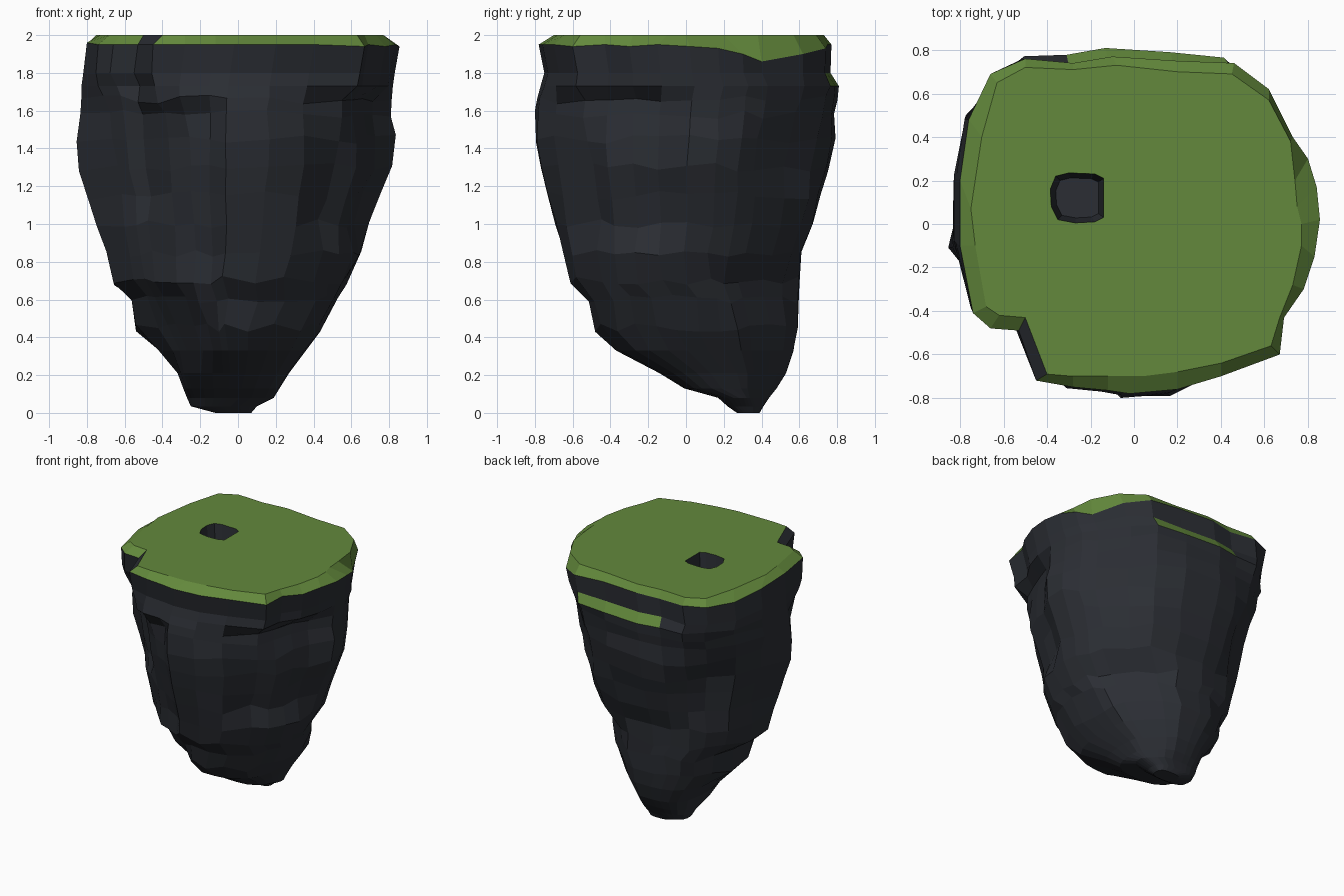
import bpy, bmesh, math, random
from mathutils import Vector

if "Cube" in bpy.data.objects:
    bpy.data.objects.remove(bpy.data.objects["Cube"])

random.seed(4)


def material(name, rgb):
    m = bpy.data.materials.new(name)
    m.diffuse_color = (*rgb, 1)
    m.use_nodes = True
    m.node_tree.nodes["Principled BSDF"].inputs["Base Color"].default_value = m.diffuse_color
    return m


ROCK = material("dark_rock", (0.024, 0.027, 0.034))
GRASS = material("grass", (0.125, 0.25, 0.045))


def finish(name, bm, mats):
    me = bpy.data.meshes.new(name)
    bm.to_mesh(me)
    bm.free()
    for m in mats:
        me.materials.append(m)
    ob = bpy.data.objects.new(name, me)
    bpy.context.collection.objects.link(ob)
    return ob


def ring(bm, pts):
    return [bm.verts.new(p) for p in pts]


def bridge(bm, lo, hi, skip=()):
    n = len(lo)
    return [bm.faces.new((lo[i], lo[(i + 1) % n], hi[(i + 1) % n], hi[i]))
            for i in range(n) if i not in skip]


# Rim of the rock (x, y, z), counter-clockwise, with the corner notch at the end
RIM = [(-.45, -.72, 1.95), (-.28, -.75, 1.95), (-.12, -.765, 1.95), (-.02, -.78, 1.95),
       (.2, -.76, 1.95), (.4, -.7, 1.95), (.67, -.6, 1.94), (.69, -.43, 1.95),
       (.78, -.3, 1.94), (.83, -.15, 1.95), (.855, .02, 1.94), (.84, .17, 1.93),
       (.8, .3, 1.9), (.73, .4, 1.86), (.62, .62, 1.9), (.46, .74, 1.93),
       (.2, .75, 1.95), (-.1, .77, 1.95), (-.28, .74, 1.94), (-.5, .76, 1.95),
       (-.66, .69, 1.95), (-.76, .48, 1.94), (-.8, .2, 1.95), (-.8, -.1, 1.96),
       (-.74, -.41, 1.95), (-.66, -.48, 1.95), (-.53, -.49, 1.95)]
# Edge of the flat lawn at z = 2, paired with RIM
LAWN = [(-.4, -.69), (-.28, -.7), (-.12, -.7), (.04, -.7), (.2, -.68), (.4, -.64),
        (.63, -.56), (.67, -.43), (.73, -.28), (.77, -.1), (.77, 0), (.75, .08),
        (.74, .2), (.72, .38), (.62, .57), (.45, .69), (.2, .7), (-.08, .73),
        (-.28, .71), (-.5, .72), (-.63, .65), (-.7, .4), (-.75, .07), (-.73, -.1),
        (-.68, -.38), (-.62, -.42), (-.5, -.43)]
HOLE = [(-.38, .08), (-.35, .02), (-.27, .005), (-.18, .01), (-.14, .03),
        (-.14, .21), (-.18, .23), (-.3, .235), (-.36, .22), (-.385, .16)]

# Rock silhouette per height: z, x min, x max, y min, y max
LEVELS = [(0, -.12, .07, .27, .39), (.035, -.25, .1, .22, .41),
          (.08, -.27, .19, .17, .44), (.13, -.29, .22, -.01, .48),
          (.21, -.32, .27, -.14, .53), (.33, -.42, .36, -.37, .57),
          (.45, -.54, .44, -.48, .59), (.6, -.56, .53, -.52, .6),
          (.7, -.66, .57, -.62, .6), (.85, -.7, .65, -.66, .61),
          (1, -.75, .7, -.71, .68), (1.15, -.8, .76, -.75, .72),
          (1.3, -.85, .82, -.79, .76), (1.45, -.86, .83, -.81, .79),
          (1.58, -.84, .81, -.8, .79), (1.66, -.83, .81, -.79, .8),
          (1.73, -.83, .82, -.77, .81), (1.8, -.82, .83, -.75, .765)]
# Diagonal extents: direction, then (z, limit) pairs
D = math.sqrt(.5)
CUTS = [((D, D), [(0, .3), (.1, .36), (.4, .49), (.7, .5), (.85, .62), (1.1, .71), (1.35, .71), (1.65, .8), (1.9, .9)]),
        ((-D, -D), [(0, .1), (.35, .32), (.5, .42), (.7, .57), (1.15, .65), (1.55, .72), (1.8, .8)]),
        ((-D, D), [(0, .42), (.33, .56), (.8, .69), (1.3, .77), (1.9, .95)]),
        ((D, -D), [(0, .3), (.33, .47), (.8, .63), (1.3, .79), (1.9, .95)])]
# Vertical clefts and recessed panels: rim index -> z from, z to, depth
CLEFTS = {0: (.8, 1.6, .03), 1: (.65, 1.6, .05), 2: (.65, 1.6, .08), 3: (.65, 1.5, .02),
          5: (1.05, 1.68, .03), 6: (.9, 1.68, .09), 7: (.9, 1.68, .05),
          8: (.9, 1.68, .08), 9: (.9, 1.68, .08),
          19: (.85, 1.35, .03), 20: (.85, 1.35, .05), 22: (.9, 1.5, .07),
          24: (1.05, 1.6, .03), 25: (1.0, 1.75, .03), 26: (1.0, 1.75, .06)}


def lerp_table(table, z):
    for (z0, a), (z1, b) in zip(table, table[1:]):
        if z <= z1:
            return a + (b - a) * max(0, z - z0) / (z1 - z0)
    return table[-1][1]


def rock_point(i, level):
    z, x0, x1, y0, y1 = level
    u = Vector(((RIM[i][0] - .027) / .828, (RIM[i][1] + .005) / .775))
    # Squarish at the foot, oval in the middle, following the rim at the top
    k = lerp_table([(0, 0), (.5, 0), (1.3, .5), (1.8, 1)], z)
    e = lerp_table([(0, 3), (.5, 2.8), (1, 2)], z)
    oval = u / (abs(u.x) ** e + abs(u.y) ** e) ** (1 / e)
    u = oval * (1 - k) + u * k
    p = Vector(((x0 + x1) / 2 + u.x * (x1 - x0) / 2, (y0 + y1) / 2 + u.y * (y1 - y0) / 2))
    for d, table in CUTS:
        d = Vector(d)
        over = p.dot(d) - lerp_table(table, z)
        if over > 0:
            p -= d * over * .9
    if i in CLEFTS:
        lo, hi, depth = CLEFTS[i]
        if lo < z < hi:
            # Undercut sharply at the top, running out gently below
            p -= u.normalized() * depth * min(1, (z - lo) / .2 + .4)
    j = .006 if .4 < z < 1.7 else 0
    dz = random.uniform(-.025, .025) if .4 < z < 1.7 else 0
    return (p.x + random.uniform(-j, j), p.y + random.uniform(-j, j), z + dz)


# Rock body: stacked rings, with a narrow grassy ledge on the back
bm = bmesh.new()
n = len(RIM)
rings = [ring(bm, [rock_point(i, lv) for i in range(n)]) for lv in LEVELS]
rings.append(ring(bm, RIM))
bm.faces.new(rings[0][::-1])
for r, (lo, hi) in enumerate(zip(rings, rings[1:])):
    for i, f in enumerate(bridge(bm, lo, hi)):
        if r == len(LEVELS) - 2 and i in (15, 16, 17):
            f.material_index = 1
finish("rock_body", bm, [ROCK, GRASS])

# Bare rock wall of the corner notch
bm = bmesh.new()
bm.faces.new([bm.verts.new(p) for p in (RIM[-1], RIM[0], (*LAWN[0], 2), (*LAWN[-1], 2))])
finish("notch_wall", bm, [ROCK])

# Grass cap: sloping edge and flat lawn with a hole in it
bm = bmesh.new()
top = ring(bm, [(x, y, 2) for x, y in LAWN])
bridge(bm, ring(bm, RIM), top, skip=(n - 1,))
hole = ring(bm, [(x, y, 2) for x, y in HOLE])
edges = []
for loop in (top, hole):
    for a, b in zip(loop, loop[1:] + loop[:1]):
        edges.append(bm.edges.get((a, b)) or bm.edges.new((a, b)))
res = bmesh.ops.triangle_fill(bm, edges=edges, use_beauty=True, normal=(0, 0, 1))
for f in res["geom"]:
    if isinstance(f, bmesh.types.BMFace):
        f.normal_update()
        if f.normal.z < 0:
            f.normal_flip()
finish("grass_cap", bm, [GRASS])

# Pit below the hole, faces turned inward
bm = bmesh.new()
floor = ring(bm, [(-.26 + (x + .26) * .8, .12 + (y - .12) * .8, 1.75) for x, y in HOLE])
bridge(bm, ring(bm, [(x, y, 2) for x, y in HOLE]), floor)
bm.faces.new(floor)
finish("pit", bm, [ROCK])
